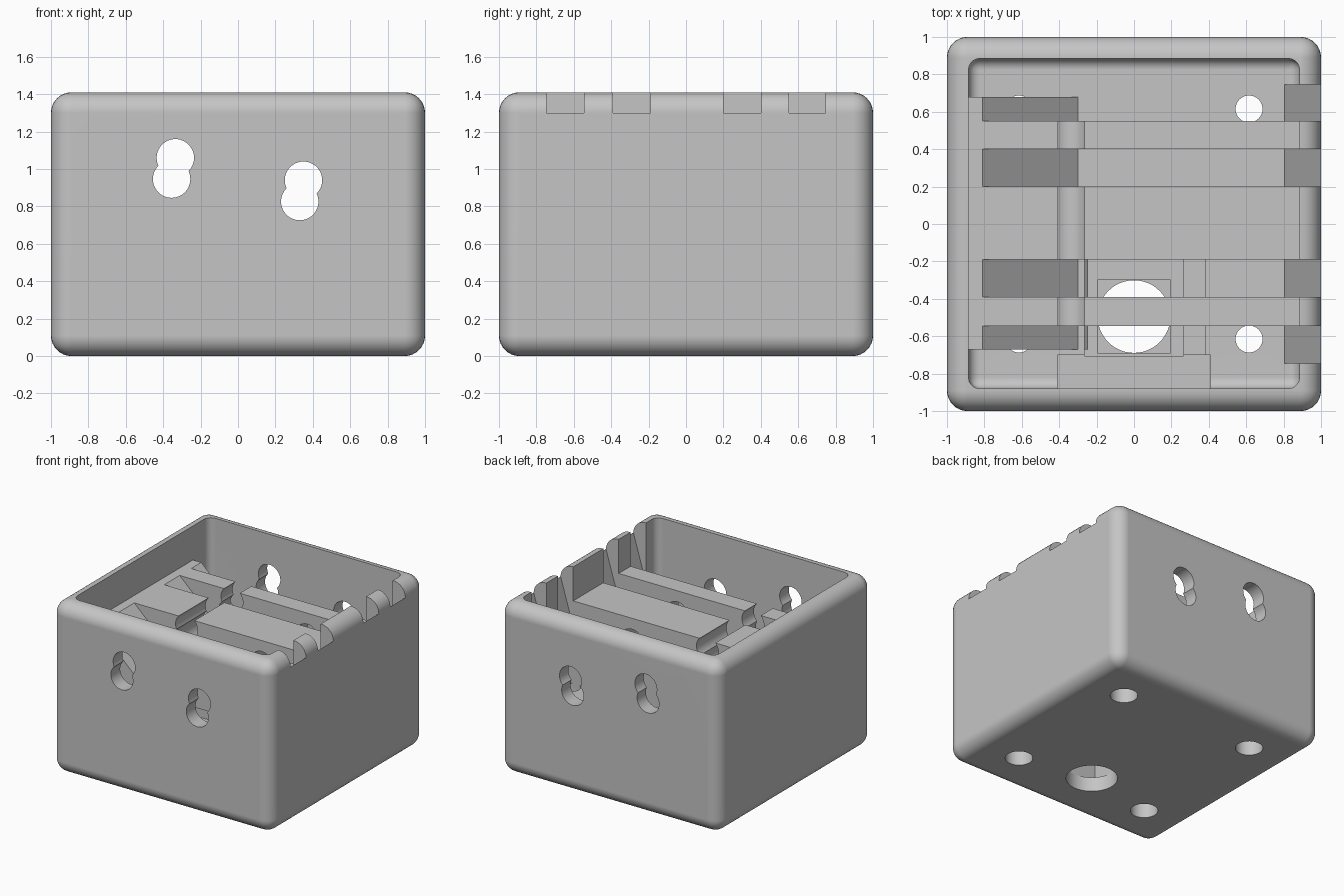
import bpy, bmesh, math
from mathutils import Matrix, Vector

old = bpy.data.objects.get("Cube")
if old:
    bpy.data.objects.remove(old, do_unlink=True)

HEIGHT, FLOOR, RIDGE = 1.41, 0.65, 1.13

grey = bpy.data.materials.new("plain grey")
grey.use_nodes = True
colour = (0.56, 0.56, 0.56, 1)
grey.diffuse_color = colour
grey.node_tree.nodes["Principled BSDF"].inputs["Base Color"].default_value = colour


def finish(bm, name):
    bmesh.ops.recalc_face_normals(bm, faces=bm.faces)
    mesh = bpy.data.meshes.new(name)
    bm.to_mesh(mesh)
    bm.free()
    obj = bpy.data.objects.new(name, mesh)
    bpy.context.collection.objects.link(obj)
    return obj


def box(name, x, y, z, radius=0, segments=8):
    """Box from (min, max) pairs, optionally rounded on every edge."""
    bm = bmesh.new()
    bmesh.ops.create_cube(bm, size=1)
    for v in bm.verts:
        v.co = Vector([a[0] if c < 0 else a[1] for a, c in zip((x, y, z), v.co)])
    if radius:
        bmesh.ops.bevel(bm, geom=bm.edges[:], offset=radius, segments=segments,
                        profile=0.5, affect='EDGES', clamp_overlap=True)
    return finish(bm, name)


def prism(name, profile, y):
    """Extrude an x-z profile along y."""
    bm = bmesh.new()
    face = bm.faces.new([bm.verts.new((px, y[0], pz)) for px, pz in profile])
    new = bmesh.ops.extrude_face_region(bm, geom=[face])["geom"]
    bmesh.ops.translate(bm, vec=(0, y[1] - y[0], 0),
                        verts=[g for g in new if isinstance(g, bmesh.types.BMVert)])
    return finish(bm, name)


def rod(name, centre, radius, length, along_y=False):
    bm = bmesh.new()
    turn = Matrix.Rotation(math.pi / 2, 4, 'X') if along_y else Matrix()
    bmesh.ops.create_cone(bm, cap_ends=True, segments=48, radius1=radius, radius2=radius,
                          depth=length, matrix=Matrix.Translation(centre) @ turn)
    return finish(bm, name)


def combine(target, tool, operation='DIFFERENCE'):
    mod = target.modifiers.new("combine", 'BOOLEAN')
    mod.operation, mod.object, mod.solver = operation, tool, 'EXACT'
    bpy.context.view_layer.objects.active = target
    bpy.ops.object.modifier_apply(modifier=mod.name)
    bpy.data.objects.remove(tool, do_unlink=True)


# Rounded case with an open cavity
case = box("open_case", (-1, 1), (-1, 1), (0, HEIGHT), 0.11)
combine(case, box("cavity", (-0.885, 0.885), (-0.88, 0.885), (FLOOR, 2), 0.06, 5))

# Socket pocket in the floor, with its round opening underneath
combine(case, box("front_pocket", (-0.41, 0.41), (-0.88, -0.70), (0.4, 0.9)))
combine(case, box("socket_pocket", (-0.265, 0.265), (-0.705, -0.19), (0.35, 0.9)))
combine(case, box("side_pocket", (0.26, 0.38), (-0.71, -0.19), (0.5, 0.9)))
combine(case, box("socket_seat", (-0.195, 0.195), (-0.69, -0.30), (0.12, 0.9)))
combine(case, rod("socket_opening", (0, -0.495, 0), 0.194, 0.4))

# Counterbored screw holes in the four corners of the floor
for x in (-0.615, 0.615):
    for y in (-0.615, 0.615):
        combine(case, rod("screw_hole", (x, y, 0.35), 0.072, 1))
        combine(case, rod("screw_head", (x, y, 0), 0.104, 0.4))

# Left ramp and the three ridges that separate the channels
ramp = [(-0.93, 0.6), (-0.247, 0.6), (-0.81, RIDGE), (-0.93, RIDGE)]
combine(case, prism("left_ramp", ramp, (-0.67, 0.68)), 'UNION')
for y in ((-0.545, -0.39), (-0.19, 0.20), (0.40, 0.55)):
    combine(case, box("ridge", (-0.93, 0.93), y, (FLOOR - 0.03, RIDGE)), 'UNION')

# Steep ramps up the right wall, ending in notches through the rim
rib = [(0.79, 0.6), (0.94, 0.6), (0.94, 1.1)]
notch = [(0.805, FLOOR), (1, 1.3), (1.2, 1.3), (1.2, 1.7), (0.805, 1.7)]
for y in ((-0.745, -0.545), (-0.39, -0.19), (0.20, 0.40), (0.55, 0.745)):
    combine(case, prism("rib", rib, y), 'UNION')
    combine(case, prism("notch", notch, y))

# Double-circle hanging slots, bored from front to back
for x, z in ((-0.335, 1.06), (0.35, 0.94)):
    combine(case, rod("slot_upper", (x, 0, z), 0.1, 2.4, True))
    combine(case, rod("slot_lower", (x - 0.02, 0, z - 0.114), 0.1, 2.4, True))

# Colour and shading
case.data.materials.clear()
case.data.materials.append(grey)
bpy.ops.object.select_all(action='DESELECT')
case.select_set(True)
bpy.context.view_layer.objects.active = case
bpy.ops.object.shade_smooth_by_angle(angle=math.radians(30))
weighted = case.modifiers.new("weighted_normals", 'WEIGHTED_NORMAL')
weighted.keep_sharp = True
